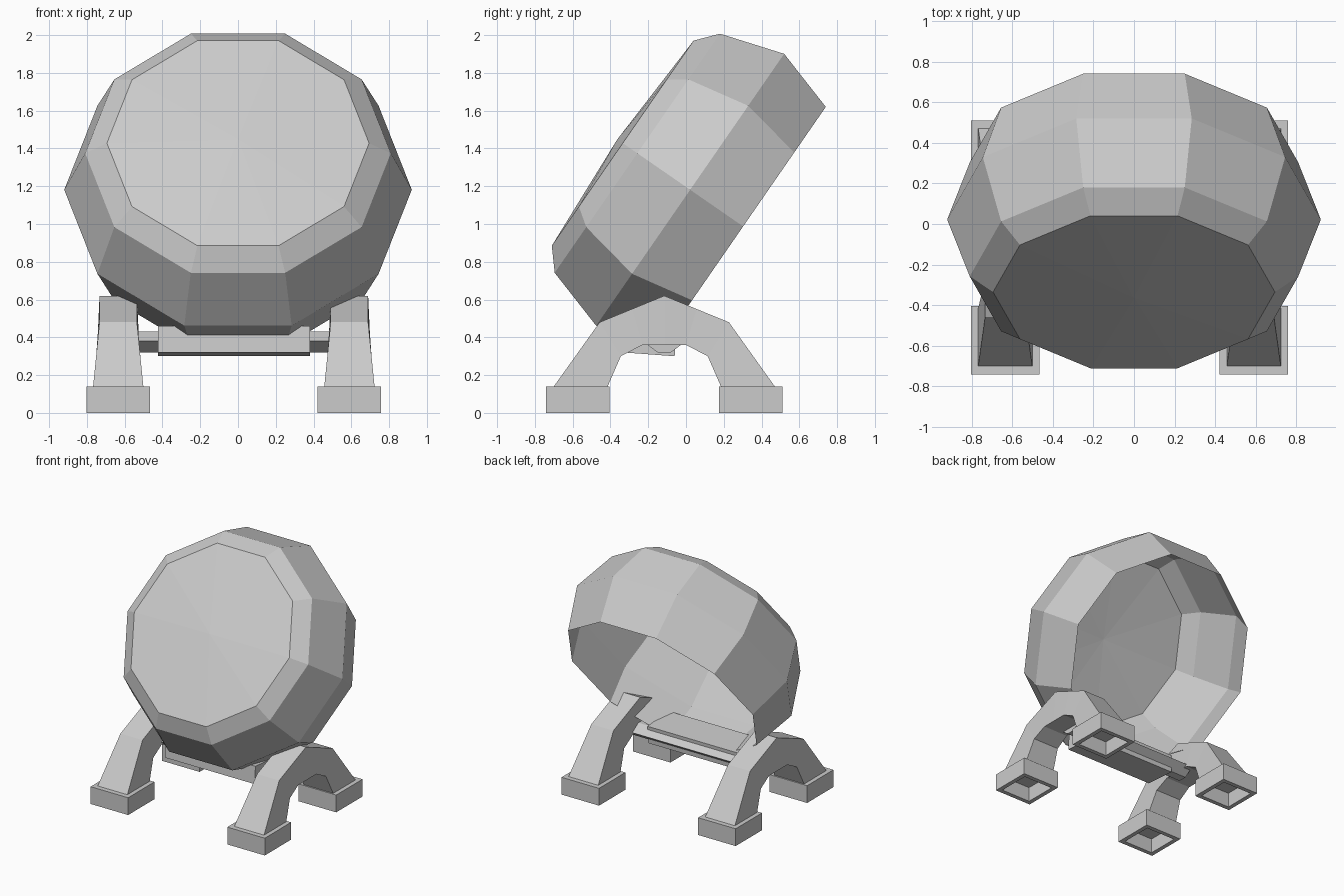
import bpy, bmesh, math
from mathutils import Vector

if "Cube" in bpy.data.objects:
    bpy.data.objects.remove(bpy.data.objects["Cube"], do_unlink=True)

grey = bpy.data.materials.new("plain grey")
grey.use_nodes = True
grey.diffuse_color = (0.6, 0.6, 0.6, 1)
grey.node_tree.nodes["Principled BSDF"].inputs["Base Color"].default_value = (0.6, 0.6, 0.6, 1)


def finish(bm, name, recalc=True):
    if recalc:
        bmesh.ops.recalc_face_normals(bm, faces=bm.faces)
    mesh = bpy.data.meshes.new(name)
    bm.to_mesh(mesh)
    bm.free()
    mesh.materials.append(grey)
    obj = bpy.data.objects.new(name, mesh)
    bpy.context.collection.objects.link(obj)
    return obj


def bridge(bm, a, b):
    n = len(a)
    for i in range(n):
        bm.faces.new((a[i], a[(i + 1) % n], b[(i + 1) % n], b[i]))


# Tilted ten-sided drum, an open shell at the back
SIDES = 10
CENTRE = Vector((0, -0.335, 1.428))
UP = Vector((0, 0.569, 0.823)).normalized()
BACK = Vector((0, UP.z, -UP.y))


def ring(bm, depth, radius):
    verts = []
    for i in range(SIDES):
        a = math.tau * i / SIDES
        offset = Vector((1, 0, 0)) * math.cos(a) + UP * math.sin(a)
        verts.append(bm.verts.new(CENTRE + BACK * depth + offset * radius))
    return verts


bm = bmesh.new()
rings = [ring(bm, d, r) for d, r in ((0, 0.694), (0.094, 0.809), (0.434, 0.92), (0.775, 0.809))]
for a, b in zip(rings, rings[1:]):
    bridge(bm, b, a)
# Shallow domed front cover
apex = bm.verts.new(CENTRE - BACK * 0.035)
for i in range(SIDES):
    bm.faces.new((rings[0][i], apex, rings[0][(i + 1) % SIDES]))
finish(bm, "drum_shell")

# Arched legs and hollow feet, mirrored about the stand's middle
MID_X, MID_Y = -0.022, -0.115
half_arch = [((-0.585, 0.14), (-0.30, 0.14)), ((-0.342, 0.48), (-0.23, 0.30)),
             ((-0.171, 0.55), (-0.115, 0.36)), ((0, 0.62), (0, 0.36))]
arch = half_arch + [((-o[0], o[1]), (-i[0], i[1])) for o, i in reversed(half_arch[:-1])]


def half_width(z):
    return 0.133 - 0.034 * min(1, (z - 0.14) / 0.34)


def leg(name, x):
    bm = bmesh.new()
    sections = []
    for outer, inner in arch:
        sections.append([bm.verts.new((x + s * half_width(z), MID_Y + y, z))
                         for (y, z), s in ((outer, -1), (outer, 1), (inner, 1), (inner, -1))])
    for a, b in zip(sections, sections[1:]):
        bridge(bm, a, b)
    bm.faces.new(sections[0])
    bm.faces.new(sections[-1])
    finish(bm, name)


def foot(name, x, y):
    bm = bmesh.new()

    def square(half, z):
        return [bm.verts.new((x + i * half, y + j * half, z))
                for i, j in ((-1, -1), (1, -1), (1, 1), (-1, 1))]
    loops = [square(0.168, 0.14), square(0.168, 0), square(0.133, 0), square(0.133, 0.12)]
    for a, b in zip(loops, loops[1:]):
        bridge(bm, a, b)
    bm.faces.new(loops[0])
    bm.faces.new(loops[-1])
    finish(bm, name)


for side, sx in (("left", 1), ("right", -1)):
    x = MID_X + sx * 0.612
    leg(side + "_leg", x)
    for end, sy in (("front", -1), ("back", 1)):
        foot(f"{end}_{side}_foot", x, MID_Y + sy * 0.457)


# Prisms running across the stand
def cross_prism(name, profile, half):
    bm = bmesh.new()
    ends = [[bm.verts.new((MID_X + s * half, y, z)) for y, z in profile] for s in (-1, 1)]
    bridge(bm, *ends)
    for e in ends:
        bm.faces.new(e)
    finish(bm, name)


cross_prism("cradle_block", [(-0.33, 0.32), (-0.06, 0.30), (-0.05, 0.44), (-0.32, 0.46)], 0.402)
cross_prism("cross_bar", [(-0.23, 0.38), (-0.15, 0.32), (-0.08, 0.32), (0.0, 0.38),
                          (-0.08, 0.43), (-0.15, 0.43)], 0.56)
